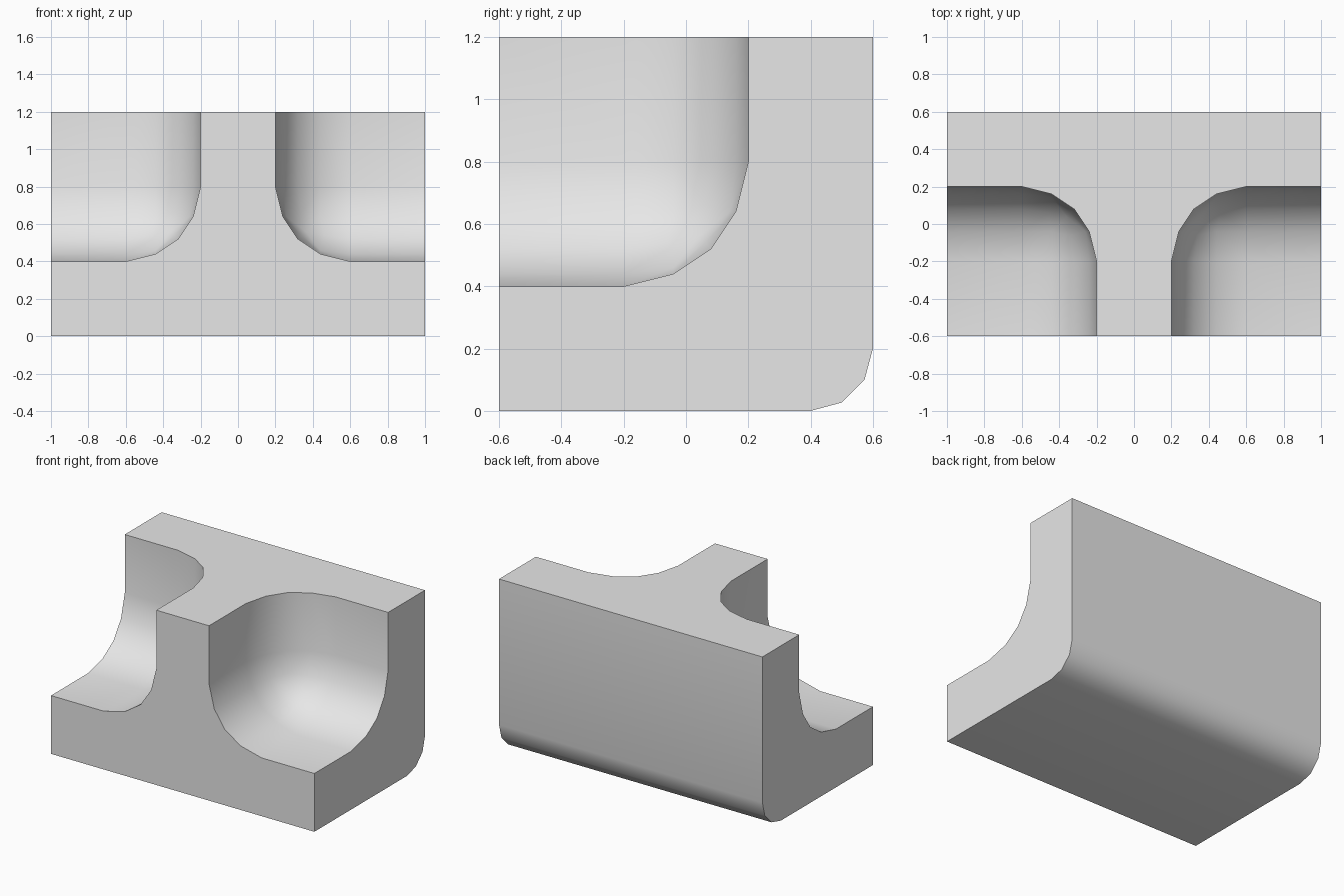
import bpy
import bmesh
import math
from mathutils import Vector

cube = bpy.data.objects.get("Cube")
if cube:
    bpy.data.objects.remove(cube, do_unlink=True)

grey = bpy.data.materials.new("light_grey")
grey.use_nodes = True
colour = (0.8, 0.8, 0.8, 1)
grey.diffuse_color = colour
grey.node_tree.nodes["Principled BSDF"].inputs["Base Color"].default_value = colour


def rounded_box(name, low, high, pick_edges, radius, segments, snap=None):
    """Box between two corners, with the picked edges rounded."""
    low, high = Vector(low), Vector(high)
    bm = bmesh.new()
    bmesh.ops.create_cube(bm, size=1)
    for v in bm.verts:
        v.co = (low + high) / 2 + v.co * (high - low)
    edges = [e for e in bm.edges if pick_edges([v.co for v in e.verts])]
    bmesh.ops.bevel(bm, geom=edges, offset=radius, segments=segments,
                    profile=0.5, affect='EDGES')
    if snap:
        for v in bm.verts:
            v.co = [round(c / snap) * snap for c in v.co]
    bmesh.ops.recalc_face_normals(bm, faces=bm.faces)
    mesh = bpy.data.meshes.new(name)
    bm.to_mesh(mesh)
    bm.free()
    mesh.materials.append(grey)
    obj = bpy.data.objects.new(name, mesh)
    bpy.context.collection.objects.link(obj)
    return obj


# Main block, rounded along its lower back edge
block = rounded_box(
    "notched_block", (-1, -0.6, 0), (1, 0.6, 1.2),
    lambda ends: all(p.y > 0.5 and p.z < 0.1 for p in ends), 0.2, 3)

# Pocket cutter: the three edges at its inner corner are rounded
inner = Vector((0.2, 0.2, 0.4))
pocket = rounded_box(
    "pocket_cutter", (0.2, -1, 0.4), (1.4, 0.2, 1.6),
    lambda ends: any((p - inner).length < 0.01 for p in ends), 0.4, 4, 0.02)
pocket.hide_render = True
pocket.modifiers.new("Mirror", 'MIRROR')

# Cut both pockets
cut = block.modifiers.new("Pockets", 'BOOLEAN')
cut.operation = 'DIFFERENCE'
cut.solver = 'EXACT'
cut.object = pocket
bpy.ops.object.select_all(action='DESELECT')
block.select_set(True)
bpy.context.view_layer.objects.active = block
bpy.ops.object.modifier_apply(modifier=cut.name)
bpy.data.objects.remove(pocket, do_unlink=True)

# Smooth curved faces, sharp outer edges
bpy.ops.object.shade_smooth_by_angle(angle=math.radians(40))
